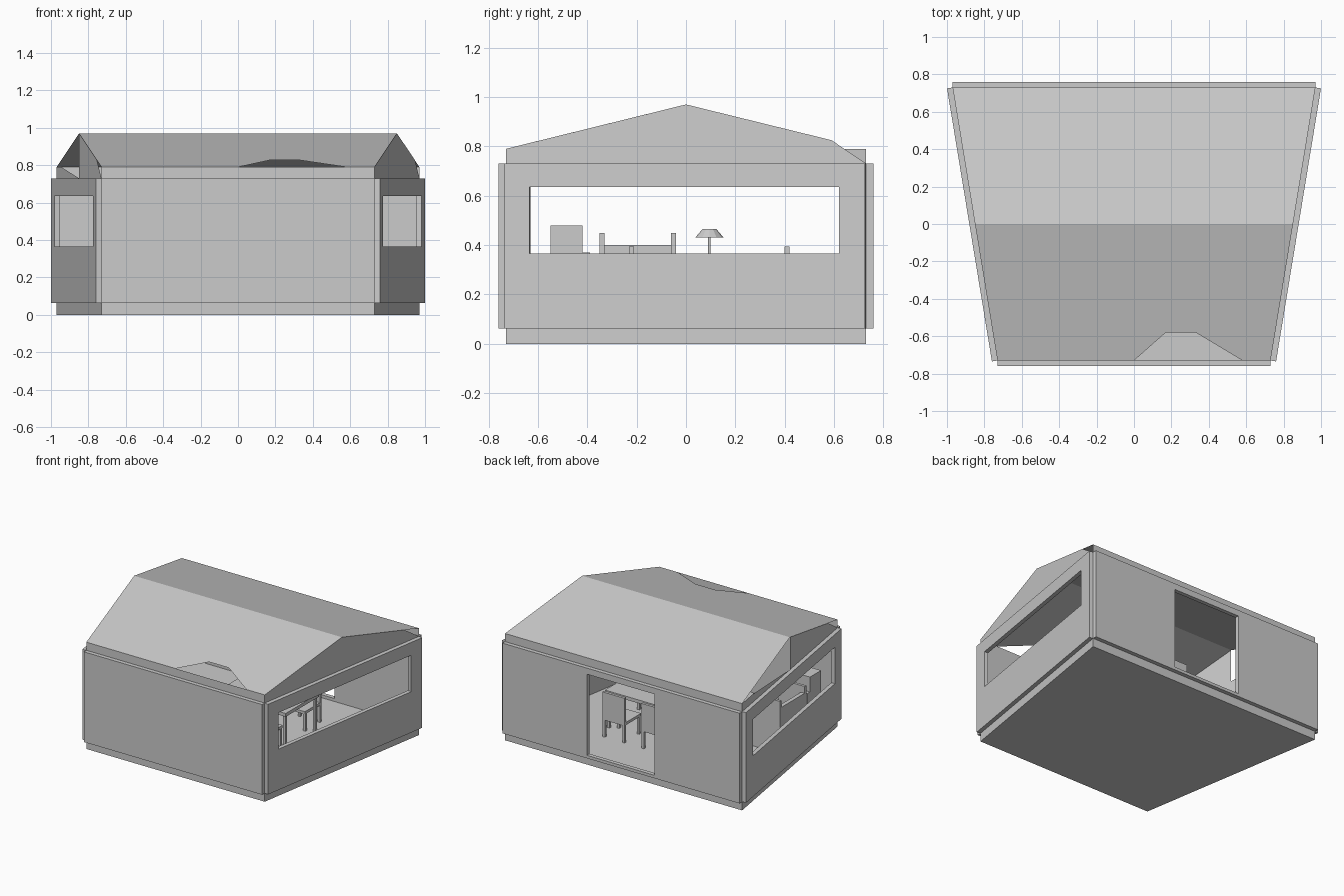
import bpy, bmesh, math
from mathutils import Vector, Matrix

if "Cube" in bpy.data.objects:
    bpy.data.objects.remove(bpy.data.objects["Cube"])

grey = bpy.data.materials.new("light grey")
grey.diffuse_color = (0.6, 0.6, 0.6, 1)
grey.use_nodes = True
grey.node_tree.nodes["Principled BSDF"].inputs["Base Color"].default_value = grey.diffuse_color


def finish(name, bm, normals=True):
    if normals:
        bmesh.ops.recalc_face_normals(bm, faces=bm.faces)
    me = bpy.data.meshes.new(name)
    bm.to_mesh(me)
    bm.free()
    me.materials.append(grey)
    ob = bpy.data.objects.new(name, me)
    bpy.context.collection.objects.link(ob)
    return ob


def add_box(bm, x0, x1, y0, y1, z0, z1):
    m = Matrix.Translation(((x0 + x1) / 2, (y0 + y1) / 2, (z0 + z1) / 2)) \
        @ Matrix.Diagonal((x1 - x0, y1 - y0, z1 - z0, 1))
    bmesh.ops.create_cube(bm, size=1, matrix=m)


def boxes(name, items):
    bm = bmesh.new()
    for b in items:
        add_box(bm, *b)
    return finish(name, bm)


def side_x(y):
    """half width of the tapering plan at depth y"""
    return 0.85 + 0.12 * y / 0.73


def panel(name, a, b, out, z0, z1, hole=None):
    """upright wall from a to b, optional opening (t0, t1, z0, z1)"""
    a, b, out = Vector(a), Vector(b), Vector(out)
    bm = bmesh.new()

    def rect(t0, t1, lo, hi):
        return [bm.verts.new((*a.lerp(b, t), z)) for t, z in
                ((t0, lo), (t1, lo), (t1, hi), (t0, hi))]
    outer = rect(0, 1, z0, z1)
    if hole:
        inner = rect(*hole)
        faces = [bm.faces.new((outer[i], outer[(i + 1) % 4], inner[(i + 1) % 4], inner[i]))
                 for i in range(4)]
    else:
        faces = [bm.faces.new(outer)]
    ext = bmesh.ops.extrude_face_region(bm, geom=faces, use_keep_orig=True)
    moved = [g for g in ext["geom"] if isinstance(g, bmesh.types.BMVert)]
    bmesh.ops.translate(bm, verts=moved, vec=(out.x, out.y, 0))
    return finish(name, bm)


# floor slab, tapering towards the front
bm = bmesh.new()
base = bm.faces.new([bm.verts.new(p) for p in
                     ((-.73, -.73, 0), (.73, -.73, 0), (.97, .73, 0), (-.97, .73, 0))])
ext = bmesh.ops.extrude_face_region(bm, geom=[base], use_keep_orig=True)
bmesh.ops.translate(bm, vec=(0, 0, .063),
                    verts=[g for g in ext["geom"] if isinstance(g, bmesh.types.BMVert)])
finish("floor_slab", bm)

# walls with long side windows and a doorway at the back
T = .03
panel("front_wall", (-.73, -.73), (.73, -.73), (0, -T), .063, .73)
panel("back_wall", (-.97, .73), (.97, .73), (0, T), .063, .73,
      ((-.275 + .97) / 1.94, (.28 + .97) / 1.94, .085, .685))
window = ((-.63 + .73) / 1.46, (.625 + .73) / 1.46, .365, .635)
for name, s in (("left_wall", -1), ("right_wall", 1)):
    panel(name, (s * .73, -.73), (s * .97, .73), (s * T * .987, -T * .162), .063, .73, window)

# thin open roof shell
bm = bmesh.new()


def face(pts):
    bm.faces.new([bm.verts.new(p) for p in pts])


def gable(s, pts):
    face([(s * side_x(y), y, z) for y, z in (pts if s > 0 else pts[::-1])])


face([(-.73, -.73, .79), (0, -.73, .79), (.17, -.58, .827), (.33, -.58, .827),
      (.58, -.73, .79), (.73, -.73, .79), (.85, 0, .97), (-.85, 0, .97)])
face([(-.85, 0, .97), (.85, 0, .97), (.97, .73, .79), (-.97, .73, .79)])
face([(-.73, -.73, .73), (.73, -.73, .73), (.73, -.73, .79), (-.73, -.73, .79)])
face([(.97, .73, .73), (-.97, .73, .73), (-.97, .73, .79), (.97, .73, .79)])
gable(1, [(-.73, .73), (.73, .73), (.59, .825), (0, .97), (-.73, .79)])
gable(-1, [(-.73, .73), (0, .73), (0, .97), (-.58, .827)])
gable(-1, [(0, .73), (.73, .73), (.73, .79), (.58, .79)])
bmesh.ops.remove_doubles(bm, verts=bm.verts, dist=.001)
finish("roof", bm, normals=False)

# dining table
F = .063
tx0, tx1, ty0, ty1 = -.12, .46, -.10, .29
boxes("table", [(tx0, tx1, ty0, ty1, .315, .34)] +
      [(x, x + .02, y, y + .02, F, .315)
       for x in (tx0 + .01, tx1 - .03) for y in (ty0 + .01, ty1 - .03)])

# chairs on both long sides
for side, s in (("back", 1), ("front", -1)):
    for n, cx in enumerate((.30, -.02)):
        cy, w, sgn = .095, .09, s

        def span(d0, d1):
            return sorted((cy + sgn * d0, cy + sgn * d1))
        parts = [(cx - w, cx + w, *span(.13, .325), .19, .21),
                 (cx - w, cx + w, *span(.305, .325), .21, .395)]
        for x in (cx - w, cx + w - .018):
            for d in (.135, .305):
                parts.append((x, x + .018, *span(d, d + .018), F, .19))
        boxes(f"{side}_chair_{n + 1}", parts)

# table lamp: base, pole and tapered shade
bm = bmesh.new()
for r1, r2, z0, z1 in ((.04, .035, .34, .352), (.005, .005, .35, .44), (.058, .028, .43, .465)):
    bmesh.ops.create_cone(bm, cap_ends=True, segments=12, radius1=r1, radius2=r2, depth=z1 - z0,
                          matrix=Matrix.Translation((.26, .095, (z0 + z1) / 2)))
finish("lamp", bm)

# sofa along the left wall
boxes("sofa", [(-.74, -.52, -.35, -.33, F, .45), (-.74, -.52, -.06, -.04, F, .45),
               (-.74, -.52, -.33, -.06, .13, .22), (-.74, -.71, -.33, -.06, .22, .40)])

# cabinet with a low shelf beside it
boxes("cabinet", [(-.72, -.56, -.55, -.42, F, .48), (-.72, -.56, -.42, -.39, F, .37)])
